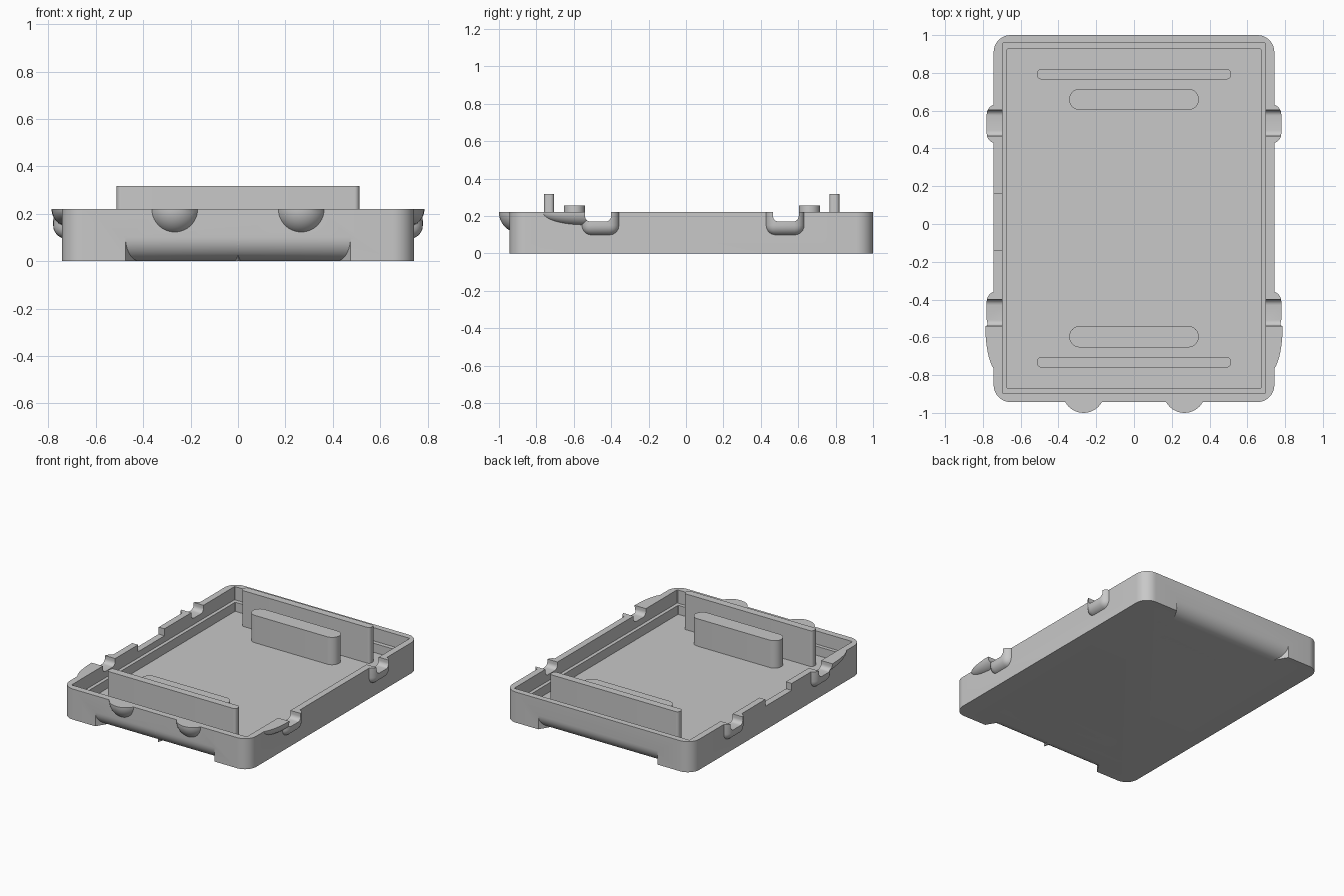
import bpy, bmesh, math
from mathutils import Matrix, Vector

if "Cube" in bpy.data.objects:
    bpy.data.objects.remove(bpy.data.objects["Cube"])

grey = bpy.data.materials.new("light_grey")
grey.use_nodes = True
COLOUR = (0.58, 0.58, 0.58, 1)
grey.diffuse_color = COLOUR
grey.node_tree.nodes["Principled BSDF"].inputs["Base Color"].default_value = COLOUR


def make(name, bm):
    bmesh.ops.recalc_face_normals(bm, faces=bm.faces)
    mesh = bpy.data.meshes.new(name)
    bm.to_mesh(mesh)
    bm.free()
    mesh.materials.append(grey)
    obj = bpy.data.objects.new(name, mesh)
    bpy.context.collection.objects.link(obj)
    return obj


def slab(name, x, y0, y1, z0, z1, r, seg=10):
    """Upright slab centred on x with rounded corners in plan."""
    bm = bmesh.new()
    pts = []
    corners = [(x - r, y1 - r), (r - x, y1 - r), (r - x, y0 + r), (x - r, y0 + r)]
    for i, (cx, cy) in enumerate(corners):
        for k in range(seg + 1):
            a = math.pi / 2 * (i + k / seg)
            pts.append((cx + r * math.cos(a), cy + r * math.sin(a), z0))
    face = bm.faces.new([bm.verts.new(p) for p in pts])
    top = bmesh.ops.extrude_face_region(bm, geom=[face])["geom"]
    bmesh.ops.translate(bm, vec=(0, 0, z1 - z0), verts=[v for v in top if isinstance(v, bmesh.types.BMVert)])
    bmesh.ops.remove_doubles(bm, verts=bm.verts, dist=0.0001)
    # Put back the bottom cap if the extrusion consumed it
    rim = [e for e in bm.edges if e.is_boundary]
    if rim:
        bmesh.ops.contextual_create(bm, geom=rim)
    return make(name, bm)


def box(name, lo, hi, bevel=0, along_x=False):
    bm = bmesh.new()
    lo, hi = Vector(lo), Vector(hi)
    bmesh.ops.create_cube(bm, size=1, matrix=Matrix.Translation((lo + hi) / 2) @ Matrix.Diagonal((*(hi - lo), 1)))
    if bevel:
        edges = [e for e in bm.edges
                 if not along_x or abs(e.verts[0].co.x - e.verts[1].co.x) > 0.01]
        bmesh.ops.bevel(bm, geom=edges, offset=bevel, segments=6, profile=0.5, affect='EDGES')
    return make(name, bm)


def ball(name, centre, radii):
    bm = bmesh.new()
    bmesh.ops.create_uvsphere(bm, u_segments=40, v_segments=24, radius=1,
                              matrix=Matrix.Translation(centre) @ Matrix.Diagonal((*radii, 1)))
    return make(name, bm)


def scoop(name, wall, sign, inner, outer):
    """Cutter that rounds the lower edge of an end wall, with slanted ends."""
    r, seg = 0.1, 10
    prof = [(r - r * math.sin(t), r - r * math.cos(t)) for t in
            [math.pi / 2 * k / seg for k in range(seg + 1)]]
    prof += [(-0.02, r), (-0.02, -0.02), (r, -0.02)]
    bm = bmesh.new()
    ends = [[bm.verts.new((x0 + slope * d, wall + sign * d, z)) for d, z in prof]
            for x0, slope in (inner, outer)]
    for ring in ends:
        bm.faces.new(ring)
    n = len(prof)
    for i in range(n):
        j = (i + 1) % n
        bm.faces.new((ends[0][i], ends[0][j], ends[1][j], ends[1][i]))
    return make(name, bm)


def combine(target, tool, operation):
    mod = target.modifiers.new(operation, 'BOOLEAN')
    mod.operation = operation
    mod.solver = 'EXACT'
    mod.object = tool
    bpy.context.view_layer.objects.active = target
    bpy.ops.object.modifier_apply(modifier=mod.name)
    bpy.data.objects.remove(tool)


TOP, LEDGE, FLOOR = 0.22, 0.125, 0.06
FRONT, BACK, SIDE = -0.943, 1.0, 0.743

# Outer tray block
tray = slab("tray", SIDE, FRONT, BACK, 0, TOP, 0.09)

# Bulges around the side notches, side fins and front knobs
for s in (-1, 1):
    for y0, y1 in ((-0.56, -0.355), (0.425, 0.635)):
        x0, x1 = sorted((s * 0.6, s * 0.78))
        combine(tray, box("bulge", (x0, y0, 0.095), (x1, y1, 0.33), 0.055), 'UNION')
    fin = ball("fin", (s * 0.72, -0.54, TOP), (0.067, 0.24, 0.072))
    combine(fin, box("fin_cut", (-1, -0.5, 0), (1, 0, 1)), 'DIFFERENCE')
    combine(tray, fin, 'UNION')
    combine(tray, ball("knob", (s * 0.267, -0.889, TOP), (0.111, 0.111, 0.111)), 'UNION')
combine(tray, box("top_trim", (-2, -2, TOP), (2, 2, 1)), 'DIFFERENCE')

# Stepped cavity
combine(tray, slab("upper_cavity", 0.697, -0.896, 0.957, LEDGE, 0.5, 0.004, 1), 'DIFFERENCE')
combine(tray, slab("lower_cavity", 0.672, -0.87, 0.927, FLOOR, 0.5, 0.004, 1), 'DIFFERENCE')

# Side notches, and the wide shallow notch in the right wall
for s in (-1, 1):
    for y0, y1 in ((-0.54, -0.40), (0.465, 0.603)):
        x0, x1 = sorted((s * 0.685, s * 0.9))
        combine(tray, box("notch", (x0, y0, 0.17), (x1, y1, 0.4), 0.03, True), 'DIFFERENCE')
combine(tray, box("wide_notch", (-0.9, -0.14, 0.17), (-0.685, 0.16, 0.4)), 'DIFFERENCE')

# Finger scoops under the front and back edges, with a low ridge at the front
for s in (-1, 1):
    combine(tray, scoop("front_scoop", FRONT, 1, (-s * 0.008, s * 0.25), (s * 0.475, -s * 0.6)), 'DIFFERENCE')
combine(tray, scoop("back_scoop", BACK, -1, (-0.475, 0.6), (0.475, -0.6)), 'DIFFERENCE')

# Upright ribs and lower bars rising through the floor
parts = [tray]
for end, rib, bar in (("front", (-0.759, -0.705), (-0.653, -0.54)),
                      ("back", (0.766, 0.82), (0.603, 0.716))):
    parts.append(slab(end + "_rib", 0.512, *rib, 0, 0.317, 0.02))
    parts.append(slab(end + "_bar", 0.343, *bar, 0, 0.257, 0.0563))

bpy.ops.object.select_all(action='DESELECT')
for part in parts:
    part.select_set(True)
bpy.context.view_layer.objects.active = tray
bpy.ops.object.shade_smooth_by_angle(angle=math.radians(30))
